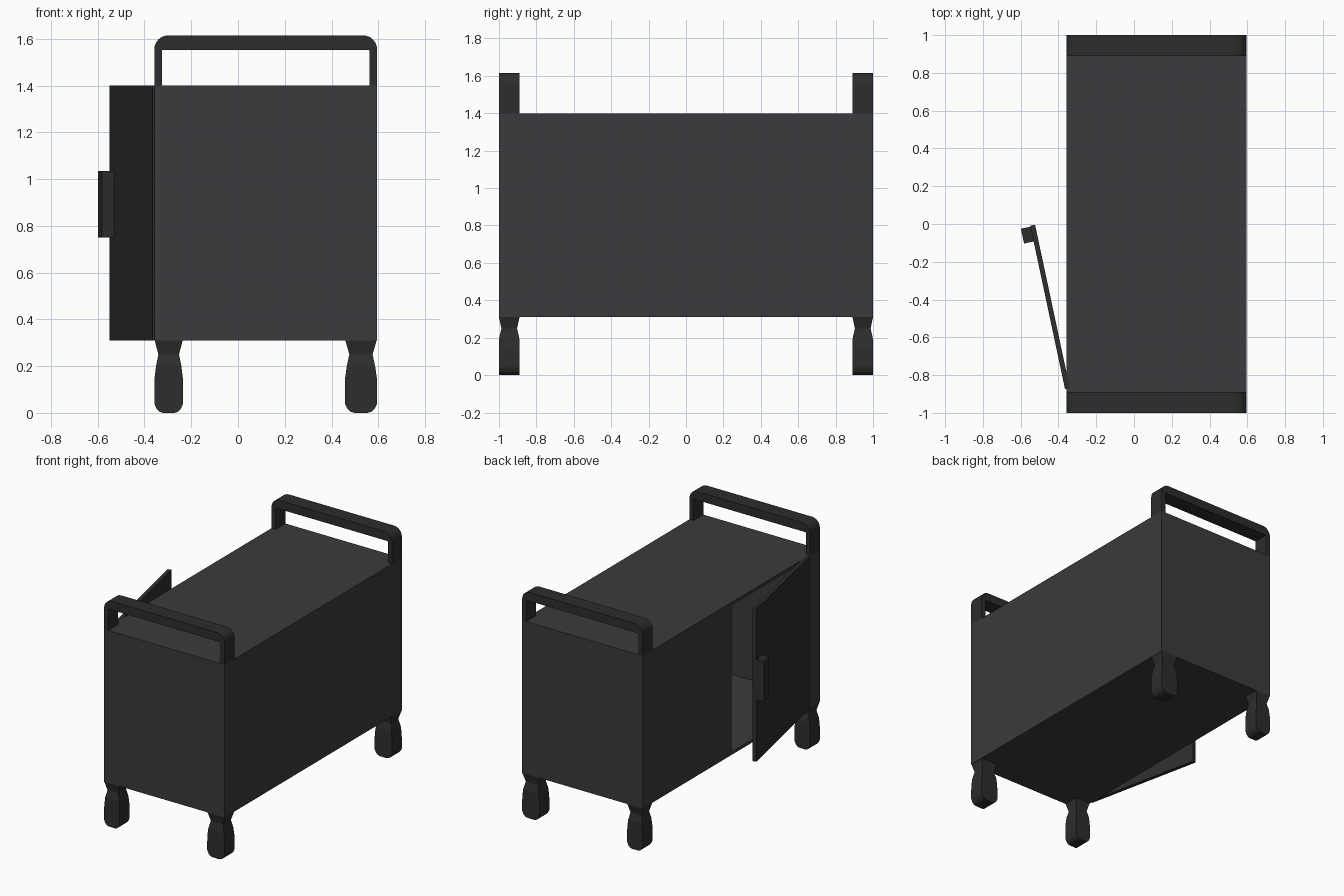
import bpy, bmesh, math
from mathutils import Matrix, Vector

if "Cube" in bpy.data.objects:
    bpy.data.objects.remove(bpy.data.objects["Cube"])

X0, X1, Z0, Z1, T, D = -0.358, 0.595, 0.31, 1.40, 0.022, 0.11


def material(name, rgb):
    m = bpy.data.materials.new(name)
    m.diffuse_color = (*rgb, 1)
    m.use_nodes = True
    m.node_tree.nodes["Principled BSDF"].inputs["Base Color"].default_value = m.diffuse_color
    return m


body_mat = material("charcoal panel", (0.043, 0.043, 0.049))
trim_mat = material("black trim", (0.026, 0.026, 0.027))


def finish(name, bm, mat):
    bmesh.ops.recalc_face_normals(bm, faces=bm.faces)
    me = bpy.data.meshes.new(name)
    bm.to_mesh(me)
    bm.free()
    ob = bpy.data.objects.new(name, me)
    bpy.context.collection.objects.link(ob)
    me.materials.append(mat)
    return ob


def box(name, x, y, z, mat):
    bm = bmesh.new()
    lo, hi = Vector((x[0], y[0], z[0])), Vector((x[1], y[1], z[1]))
    m = Matrix.Translation((lo + hi) / 2) @ Matrix.Diagonal((*(hi - lo), 1))
    bmesh.ops.create_cube(bm, size=1, matrix=m)
    return finish(name, bm, mat)


# Hollow cabinet made of thin panels
inner_z = (Z0 + T, Z1 - T)
inner_y = (-1 + T, 1 - T)
box("cabinet_floor", (X0, X1), (-1, 1), (Z0, Z0 + T), body_mat)
box("cabinet_top", (X0, X1), (-1, 1), (Z1 - T, Z1), body_mat)
box("front_panel", (X0, X1), (-1, -1 + T), inner_z, body_mat)
box("back_panel", (X0, X1), (1 - T, 1), inner_z, body_mat)
box("right_panel", (X1 - T, X1), inner_y, inner_z, body_mat)
box("left_panel", (X0, X0 + T), (0, 1 - T), inner_z, body_mat)
box("hinge_post", (X0, X0 + T), (-1 + T, -0.88), inner_z, body_mat)

# Open door with its pull, turned about the hinge
hinge = Matrix.Translation((-0.365, -0.875, 0)) @ Matrix.Rotation(math.radians(12), 4, 'Z')
box("door", (0, 0.026), (0, 0.885), (Z0, Z1), trim_mat).matrix_world = hinge
box("door_pull", (-0.052, 0), (0.80, 0.88), (0.75, 1.035), trim_mat).matrix_world = hinge


# Push handles: rounded arch profile extruded in depth
def arch(x0, x1, top, r, n=6):
    pts = [(x0, Z1)]
    for cx, start in ((x0 + r, 180), (x1 - r, 90)):
        for i in range(n + 1):
            a = math.radians(start - 90 * i / n)
            pts.append((cx + r * math.cos(a), top - r + r * math.sin(a)))
    return pts + [(x1, Z1)]


def handle(name, y0):
    bm = bmesh.new()
    outer = arch(X0, X1, 1.615, 0.06)
    inner = arch(X0 + 0.033, X1 - 0.033, 1.553, 0.004)
    rings = [[bm.verts.new((x, y, z)) for x, z in p]
             for p, y in ((outer, y0), (inner, y0), (inner, y0 + D), (outer, y0 + D))]
    for k in range(4):
        a, b = rings[k], rings[(k + 1) % 4]
        for i in range(len(a) - 1):
            bm.faces.new((a[i], a[i + 1], b[i + 1], b[i]))
    for i in (0, -1):
        bm.faces.new([r[i] for r in rings])
    finish(name, bm, trim_mat)


handle("front_handle", -1)
handle("back_handle", 1 - D)

# Feet: stacked rectangular sections (height, width factor, depth factor)
SECTIONS = [(0.31, 0.97, 1), (0.25, 0.72, 0.76), (0.20, 0.88, 0.97), (0.15, 0.98, 1),
            (0.10, 1, 1), (0.04, 1, 1), (0.018, 0.85, 1), (0.005, 0.65, 1), (0, 0.4, 1)]


def foot(name, x0, x1, yc):
    bm = bmesh.new()
    xc, hx, hy = (x0 + x1) / 2, (x1 - x0) / 2, D / 2
    rings = [[bm.verts.new((xc + sx * hx * w, yc + sy * hy * d, z))
              for sx, sy in ((-1, -1), (1, -1), (1, 1), (-1, 1))] for z, w, d in SECTIONS]
    for a, b in zip(rings, rings[1:]):
        for i in range(4):
            j = (i + 1) % 4
            bm.faces.new((a[i], a[j], b[j], b[i]))
    bm.faces.new(rings[0])
    bm.faces.new(rings[-1])
    finish(name, bm, trim_mat)


for end, y in (("front", -1 + D / 2), ("back", 1 - D / 2)):
    foot(end + "_left_foot", X0, -0.235, y)
    foot(end + "_right_foot", 0.457, X1, y)
